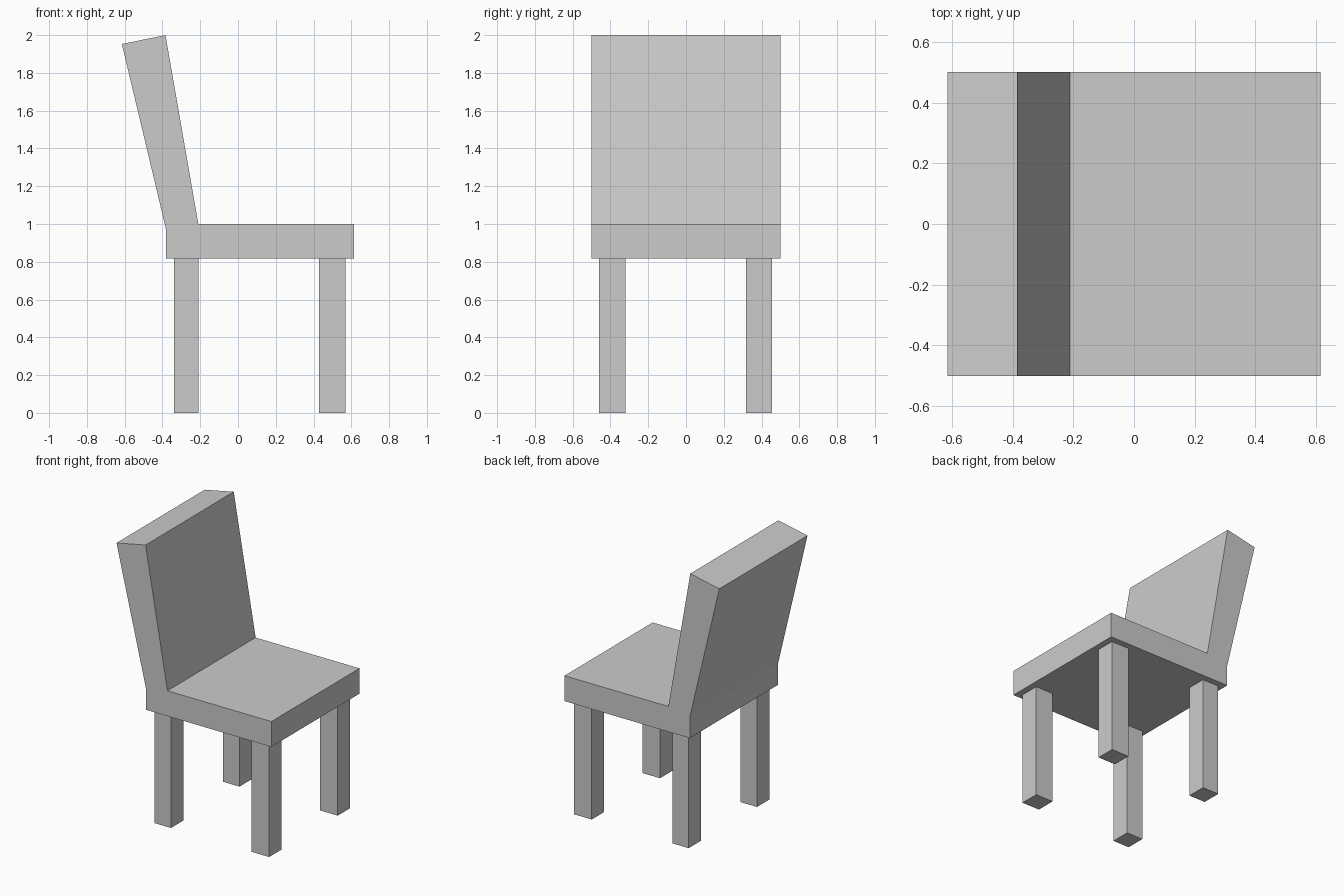
import bpy

if "Cube" in bpy.data.objects:
    bpy.data.objects.remove(bpy.data.objects["Cube"])


def extrude_y(name, profile, y0, y1):
    """Solid made by extruding a counter-clockwise XZ profile along y."""
    n = len(profile)
    verts = [(x, y, z) for y in (y0, y1) for x, z in profile]
    faces = [tuple(range(n)), tuple(reversed(range(n, 2 * n)))]
    faces += [(i, i + n, (i + 1) % n + n, (i + 1) % n) for i in range(n)]
    mesh = bpy.data.meshes.new(name)
    mesh.from_pydata(verts, [], faces)
    mesh.update()
    obj = bpy.data.objects.new(name, mesh)
    bpy.context.collection.objects.link(obj)
    return obj


# Seat and reclined backrest share one continuous side profile
extrude_y("seat_and_backrest", [
    (-0.38, 0.818), (0.615, 0.818), (0.615, 1.0), (-0.21, 1.0),
    (-0.384, 2.0), (-0.615, 1.953), (-0.38, 0.967),
], -0.5, 0.5)

# Four square legs, slimmer at the back
for place, x0, x1 in (("back", -0.34, -0.21), ("front", 0.43, 0.57)):
    for side, y0, y1 in (("right", -0.46, -0.32), ("left", 0.317, 0.455)):
        extrude_y(f"{place}_{side}_leg",
                  [(x0, 0), (x1, 0), (x1, 0.818), (x0, 0.818)], y0, y1)
